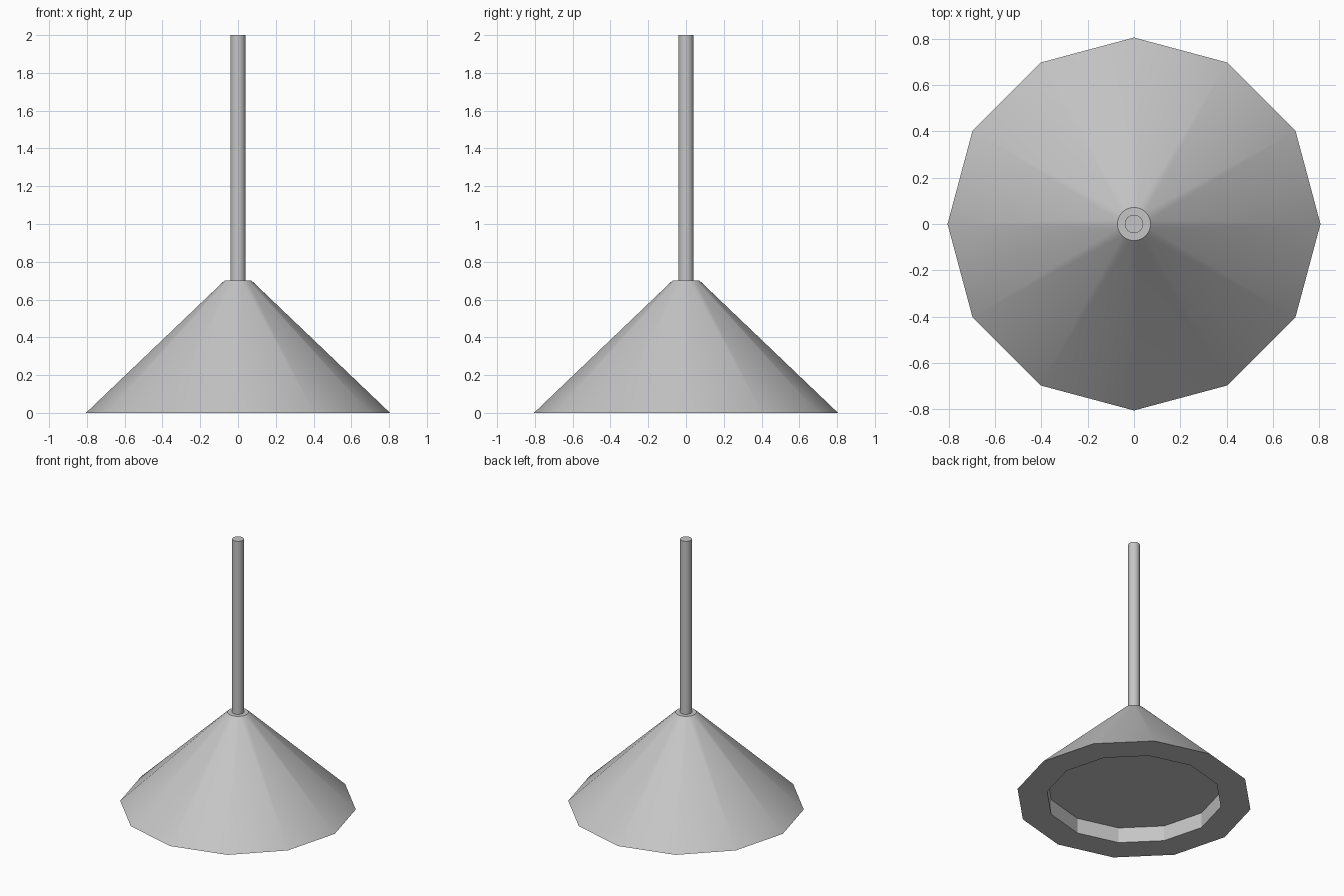
import bpy, bmesh, math

cube = bpy.data.objects.get("Cube")
if cube:
    bpy.data.objects.remove(cube)

SIDES = 12
BASE_R, RECESS_R, COLLAR_R, STEM_R = 0.805, 0.6, 0.072, 0.04
CONE_H, RECESS_H, TOTAL_H = 0.7, 0.115, 2.0

grey = bpy.data.materials.new("mid grey")
grey.use_nodes = True
colour = (0.56, 0.56, 0.56, 1)
grey.diffuse_color = colour
grey.node_tree.nodes["Principled BSDF"].inputs["Base Color"].default_value = colour


def ring(bm, radius, z, count):
    step = math.tau / count
    return [bm.verts.new((radius * math.cos(i * step), radius * math.sin(i * step), z))
            for i in range(count)]


def bridge(bm, a, b):
    n = len(a)
    for i in range(n):
        j = (i + 1) % n
        bm.faces.new((a[i], a[j], b[j], b[i]))


def finish(bm, name):
    bmesh.ops.recalc_face_normals(bm, faces=bm.faces)
    mesh = bpy.data.meshes.new(name)
    bm.to_mesh(mesh)
    bm.free()
    mesh.materials.append(grey)
    obj = bpy.data.objects.new(name, mesh)
    bpy.context.collection.objects.link(obj)
    bpy.ops.object.select_all(action="DESELECT")
    obj.select_set(True)
    bpy.context.view_layer.objects.active = obj
    bpy.ops.object.shade_smooth_by_angle(angle=math.radians(26))
    return obj


# Conical base: twelve-sided foot blending into a round collar
bm = bmesh.new()
foot = ring(bm, BASE_R, 0, SIDES)
collar = ring(bm, COLLAR_R, CONE_H, SIDES * 2)
for i in range(SIDES):
    before, middle, after = (collar[(2 * i + k) % len(collar)] for k in (-1, 0, 1))
    bm.faces.new((foot[i], middle, before))
    bm.faces.new((foot[i], after, middle))
    bm.faces.new((foot[i], foot[(i + 1) % SIDES], after))
bm.faces.new(collar)

# Recess in the underside
rim = ring(bm, RECESS_R, 0, SIDES)
roof = ring(bm, RECESS_R, RECESS_H, SIDES)
bridge(bm, foot, rim)
bridge(bm, rim, roof)
bm.faces.new(roof)
finish(bm, "conical_base")

# Upright stem
bm = bmesh.new()
bottom = ring(bm, STEM_R, CONE_H, 32)
top = ring(bm, STEM_R, TOTAL_H, 32)
bridge(bm, bottom, top)
bm.faces.new(bottom)
bm.faces.new(top)
finish(bm, "stem")
